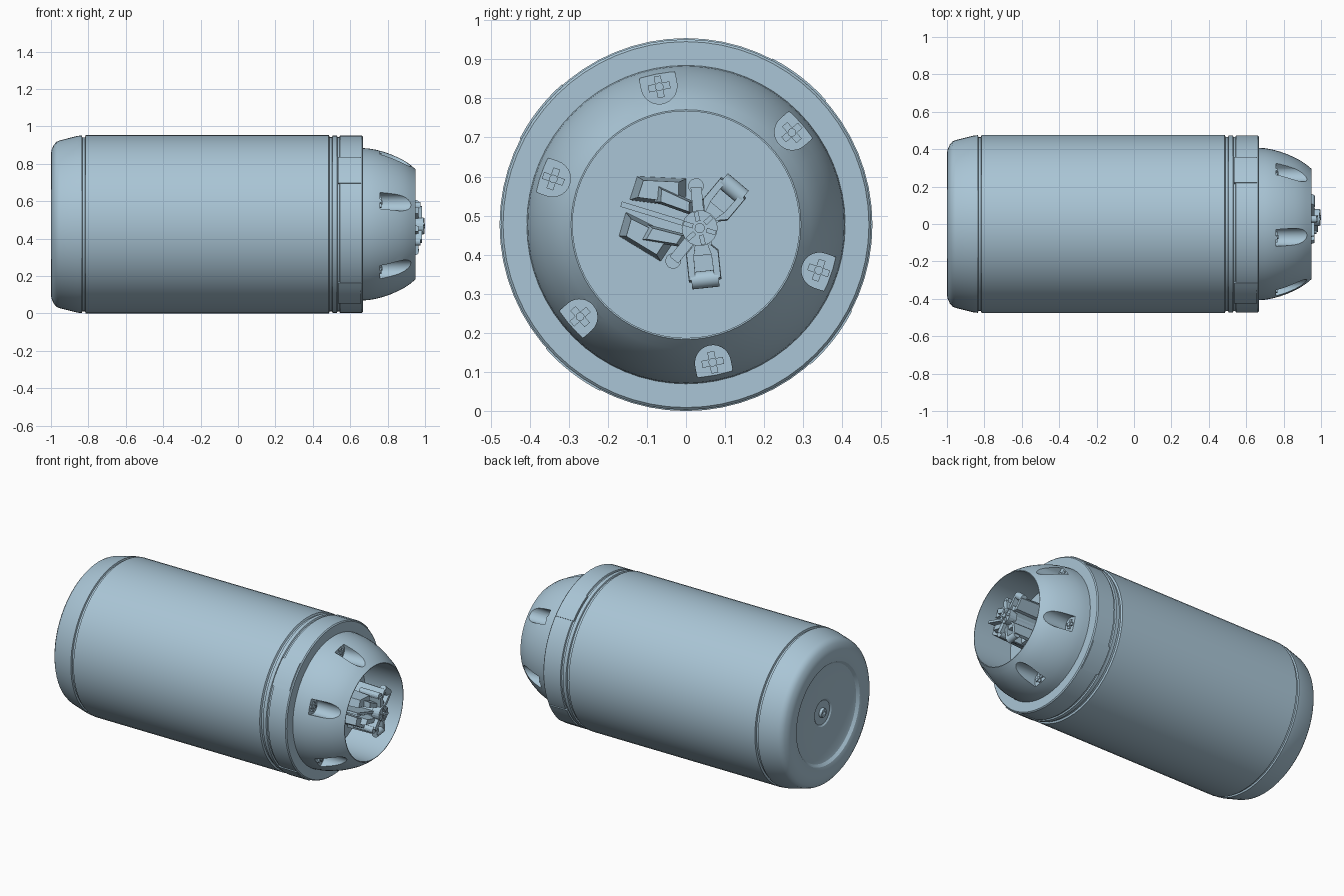
import bpy, bmesh, math
from mathutils import Vector

if "Cube" in bpy.data.objects:
    bpy.data.objects.remove(bpy.data.objects["Cube"])

CZ = 0.477                      # height of the canister axis
mat = bpy.data.materials.new("pale_steel_blue")
mat.diffuse_color = (0.40, 0.56, 0.67, 1)
mat.use_nodes = True
mat.node_tree.nodes["Principled BSDF"].inputs["Base Color"].default_value = mat.diffuse_color


def finish(name, bm):
    bmesh.ops.recalc_face_normals(bm, faces=bm.faces)
    me = bpy.data.meshes.new(name)
    bm.to_mesh(me)
    bm.free()
    me.materials.append(mat)
    ob = bpy.data.objects.new(name, me)
    bpy.context.collection.objects.link(ob)
    return ob


def smooth(ob, deg=28):
    bpy.ops.object.select_all(action='DESELECT')
    ob.select_set(True)
    bpy.context.view_layer.objects.active = ob
    bpy.ops.object.shade_smooth_by_angle(angle=math.radians(deg))


def lathe(name, profile, closed=False, segs=64):
    """Spin (x, radius) points round the canister axis."""
    bm = bmesh.new()
    rings = []
    for x, r in profile:
        if r == 0:
            rings.append([bm.verts.new((x, 0, CZ))] * segs)
        else:
            rings.append([bm.verts.new((x, r * math.cos(t), CZ + r * math.sin(t)))
                          for t in (2 * math.pi * i / segs for i in range(segs))])
    pairs = list(zip(rings, rings[1:]))
    if closed:
        pairs.append((rings[-1], rings[0]))
    for a, b in pairs:
        for i in range(segs):
            j = (i + 1) % segs
            vs = list(dict.fromkeys([a[i], a[j], b[j], b[i]]))
            if len(vs) > 2:
                bm.faces.new(vs)
    return finish(name, bm)


def prism(bm, pts, x0, x1, angle=0, origin=(0, CZ), scale=1.0):
    """Extrude a (u, v) outline along x; u points along angle in the y-z plane."""
    c, s = math.cos(angle), math.sin(angle)
    mu = sum(p[0] for p in pts) / len(pts)
    mv = sum(p[1] for p in pts) / len(pts)
    loops = []
    for x, k in ((x0, 1.0), (x1, scale)):
        loop = []
        for u, v in pts:
            u, v = mu + (u - mu) * k, mv + (v - mv) * k
            loop.append(bm.verts.new((x, origin[0] + u * c - v * s, origin[1] + u * s + v * c)))
        loops.append(loop)
    a, b = loops
    bm.faces.new(a)
    bm.faces.new(b[::-1])
    for i in range(len(a)):
        j = (i + 1) % len(a)
        bm.faces.new((a[i], b[i], b[j], a[j]))


def rect(u0, u1, w):
    return [(u0, -w), (u1, -w), (u1, w), (u0, w)]


def circle(r, n=20, u=0.0):
    return [(u + r * math.cos(2 * math.pi * i / n), r * math.sin(2 * math.pi * i / n)) for i in range(n)]


# Main canister with dished back, grooves and front collar
smooth(lathe("canister_body", [
    (-0.955, 0), (-0.965, 0.012), (-0.965, 0.025), (-0.95, 0.03), (-0.95, 0.075), (-0.957, 0.085),
    (-0.965, 0.20), (-0.972, 0.28), (-0.978, 0.30), (-0.993, 0.315), (-1.0, 0.34), (-1.0, 0.38),
    (-0.996, 0.400), (-0.985, 0.424), (-0.972, 0.440), (-0.955, 0.448), (-0.86, 0.472),
    (-0.835, 0.475), (-0.832, 0.465), (-0.818, 0.465), (-0.815, 0.477), (0.485, 0.477),
    (0.49, 0.466), (0.503, 0.466), (0.506, 0.474), (0.528, 0.474), (0.532, 0.466), (0.542, 0.466),
    (0.545, 0.474), (0.662, 0.474), (0.668, 0.468), (0.668, 0.40), (0.668, 0.28)]))

# Four raised collar tabs
bm = bmesh.new()
for k in range(4):
    arc = [math.radians(52 + 90 * k + d) for d in (-10.5, -7, -3.5, 0, 3.5, 7, 10.5)]
    outline = [(0.479 * math.cos(t), 0.479 * math.sin(t)) for t in arc]
    outline += [(0.46 * math.cos(t), 0.46 * math.sin(t)) for t in reversed(arc)]
    prism(bm, outline, 0.535, 0.658)
smooth(finish("collar_tabs", bm))

# Hollow nose
nose = lathe("nose_shell", [(0.66, 0.408), (0.70, 0.405), (0.74, 0.398), (0.78, 0.387), (0.82, 0.373),
                            (0.86, 0.355), (0.89, 0.339), (0.92, 0.319), (0.95, 0.294),
                            (0.95, 0.290), (0.66, 0.290)], closed=True)
lathe("nose_floor", [(0.68, 0), (0.68, 0.291)])

# Six scoops cut in the nose
angles = [math.radians(41 + 60 * k) for k in range(6)]
bm = bmesh.new()
half = [(0.361 + 0.046 * math.cos(t), 0.046 * math.sin(t))
        for t in (math.pi * (0.5 + i / 14) for i in range(15))]
for a in angles:
    prism(bm, half + [(0.5, -0.046), (0.5, 0.046)], 0.76, 1.05, a)
cutter = finish("scoop_cutter", bm)
cutter.hide_render = True
mod = nose.modifiers.new("scoops", 'BOOLEAN')
mod.operation = 'DIFFERENCE'
mod.solver = 'EXACT'
mod.object = cutter
bpy.context.view_layer.objects.active = nose
bpy.ops.object.modifier_apply(modifier=mod.name)
bpy.data.objects.remove(cutter)
smooth(nose)

# Cross-shaped screws on the scoop walls
bm = bmesh.new()
for a in angles:
    prism(bm, rect(0.331, 0.387, 0.009), 0.755, 0.768, a)
    for s in (-1, 1):
        prism(bm, [(u, v + s * 0.0185) for u, v in rect(0.35, 0.368, 0.0095)], 0.755, 0.768, a)
    prism(bm, circle(0.011, 12, 0.359), 0.755, 0.773, a)
finish("scoop_screws", bm)

# Inner mechanism, symmetric about a tilted axis
HUB = (0.035, 0.468)
TILT = math.radians(-17)

bm = bmesh.new()
prism(bm, circle(0.034), 0.67, 0.98, TILT, HUB)
prism(bm, circle(0.046), 0.94, 0.992, TILT, HUB)
prism(bm, circle(0.013, 12), 0.98, 1.0, TILT, HUB)
for k in range(6):
    prism(bm, rect(0.018, 0.043, 0.006), 0.98, 0.997, TILT + math.radians(60 * k), HUB)
finish("mechanism_hub", bm)

bm = bmesh.new()
for s in (-1, 1):
    wing = [(-0.192, 0.08), (-0.07, 0.111), (-0.049, 0.04), (-0.193, 0.016)]
    prism(bm, [(u, s * v) for u, v in wing], 0.67, 0.93, TILT, HUB, 0.72)
    rib = [(-0.14, 0.075), (-0.03, 0.06), (-0.02, 0.025), (-0.13, 0.03)]
    prism(bm, [(u, s * v) for u, v in rib], 0.90, 0.965, TILT, HUB, 0.7)
prism(bm, rect(-0.21, -0.04, 0.007), 0.68, 0.95, TILT, HUB)
finish("mechanism_wings", bm)

# Spokes and forked brackets
bm = bmesh.new()
for s in (-1, 1):
    a = TILT + s * math.radians(112)
    prism(bm, rect(0.03, 0.105, 0.014), 0.86, 0.985, a, HUB)
    prism(bm, circle(0.02, 14, 0.108), 0.84, 0.975, a, HUB)
finish("mechanism_spokes", bm)

bm = bmesh.new()
for s in (-1, 1):
    a = TILT + s * math.radians(67)
    for t in (-1, 1):
        cheek = [(0.03, 0.012), (0.06, 0.042), (0.135, 0.042), (0.14, 0.024), (0.07, 0.022)]
        prism(bm, [(u, t * v) for u, v in cheek], 0.76, 0.965, a, HUB, 0.9)
    prism(bm, rect(0.02, 0.07, 0.026), 0.70, 0.955, a, HUB)
    prism(bm, rect(0.06, 0.13, 0.03), 0.67, 0.86, a, HUB)
finish("mechanism_brackets", bm)

# Rollers across the bracket ends
bm = bmesh.new()
for s in (-1, 1):
    a = TILT + s * math.radians(67)
    radial = Vector((0, math.cos(a), math.sin(a)))
    tangent = Vector((0, -math.sin(a), math.cos(a)))
    centre = Vector((0.945, HUB[0], HUB[1])) + radial * 0.132
    ret = bmesh.ops.create_cone(bm, cap_ends=True, segments=20, radius1=0.022, radius2=0.022, depth=0.07)
    rot = Vector((0, 0, 1)).rotation_difference(tangent).to_matrix()
    bmesh.ops.rotate(bm, verts=ret["verts"], cent=(0, 0, 0), matrix=rot)
    bmesh.ops.translate(bm, verts=ret["verts"], vec=centre)
smooth(finish("mechanism_rollers", bm))
